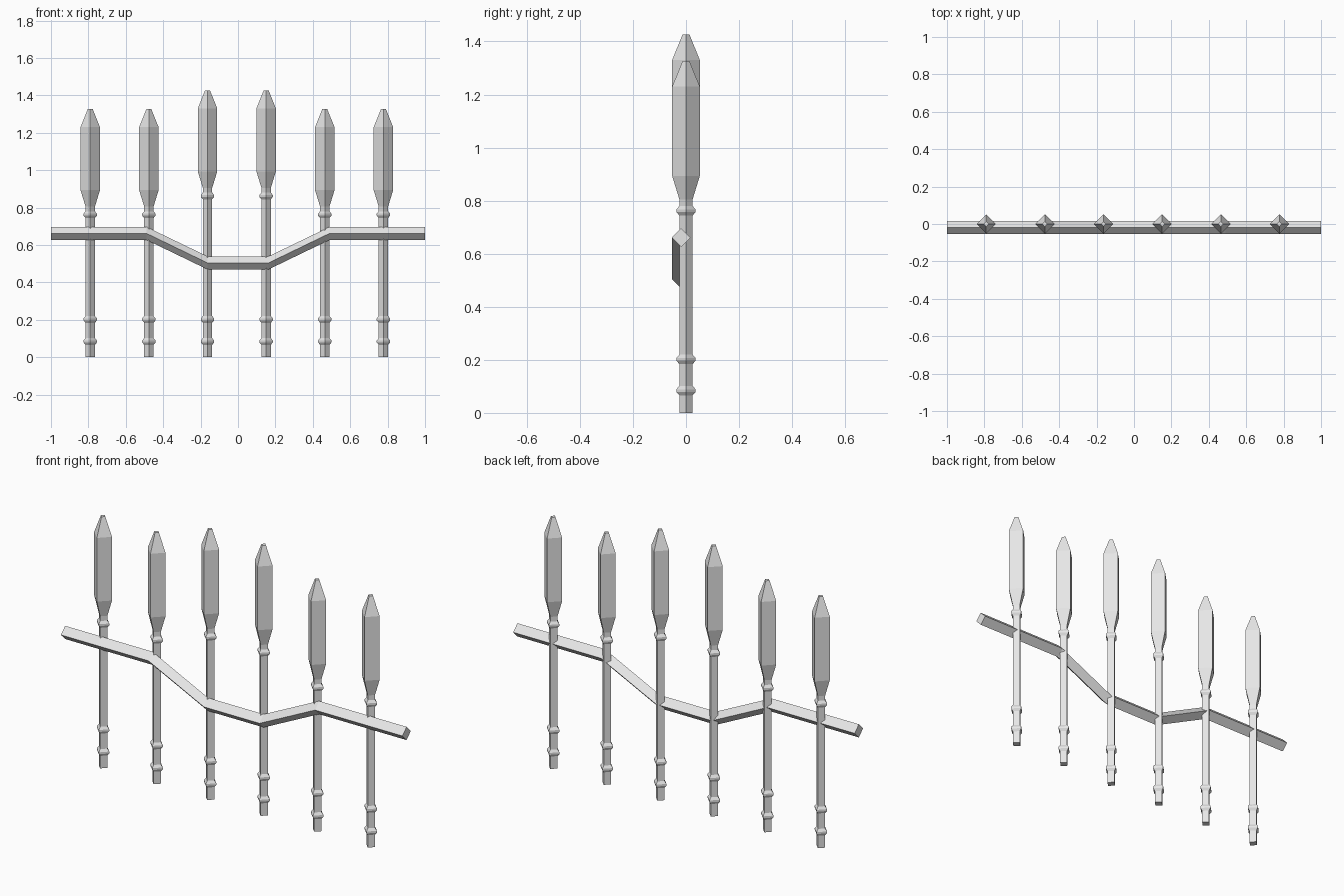
import bpy
import bmesh
from math import cos, sin, pi

cube = bpy.data.objects.get("Cube")
if cube:
    bpy.data.objects.remove(cube, do_unlink=True)

# Single painted metal colour
metal = bpy.data.materials.new("light_grey_metal")
metal.use_nodes = True
GREY = (0.8, 0.8, 0.8, 1)
metal.diffuse_color = GREY
metal.node_tree.nodes["Principled BSDF"].inputs["Base Color"].default_value = GREY


def diamond_loft(name, rings):
    """Skin a list of four-cornered rings, capping both ends."""
    bm = bmesh.new()
    loops = [[bm.verts.new(p) for p in ring] for ring in rings]
    for a, b in zip(loops, loops[1:]):
        for i in range(4):
            j = (i + 1) % 4
            bm.faces.new((a[i], a[j], b[j], b[i]))
    bm.faces.new(loops[0])
    bm.faces.new(loops[-1])
    bmesh.ops.recalc_face_normals(bm, faces=bm.faces)
    mesh = bpy.data.meshes.new(name)
    bm.to_mesh(mesh)
    bm.free()
    mesh.materials.append(metal)
    obj = bpy.data.objects.new(name, mesh)
    bpy.context.collection.objects.link(obj)
    return obj


def corners(radius):
    return [(radius * cos(i * pi / 2), radius * sin(i * pi / 2)) for i in range(4)]


SHAFT, COLLAR, HEAD, TIP = 0.025, 0.036, 0.052, 0.013


def collar(z):
    return [(z - 0.018, SHAFT), (z - 0.005, COLLAR), (z + 0.005, COLLAR), (z + 0.018, SHAFT)]


# Pickets: square shaft set cornerwise, three collars and a spear head
def picket(name, x, lift):
    profile = [(0, SHAFT)] + collar(0.084) + collar(0.202) + collar(0.762 + lift)
    profile += [(0.805 + lift, SHAFT), (0.893 + lift, HEAD),
                (1.23 + lift, HEAD), (1.327 + lift, TIP)]
    obj = diamond_loft(name, [[(u, v, z) for u, v in corners(r)] for z, r in profile])
    obj.location.x = x


for n in range(6):
    picket(f"picket_{n + 1}", -0.79 + 0.3135 * n, 0.1 if n in (2, 3) else 0)

# Rail: diamond section dipping in the middle, in front of the pickets
HIGH, LOW = 0.661, 0.504
path = [(-1, HIGH), (-0.488, HIGH), (-0.163, LOW), (0.163, LOW), (0.488, HIGH), (1, HIGH)]
diamond_loft("cross_rail", [[(x, u - 0.018, z + v) for u, v in corners(0.035)] for x, z in path])
